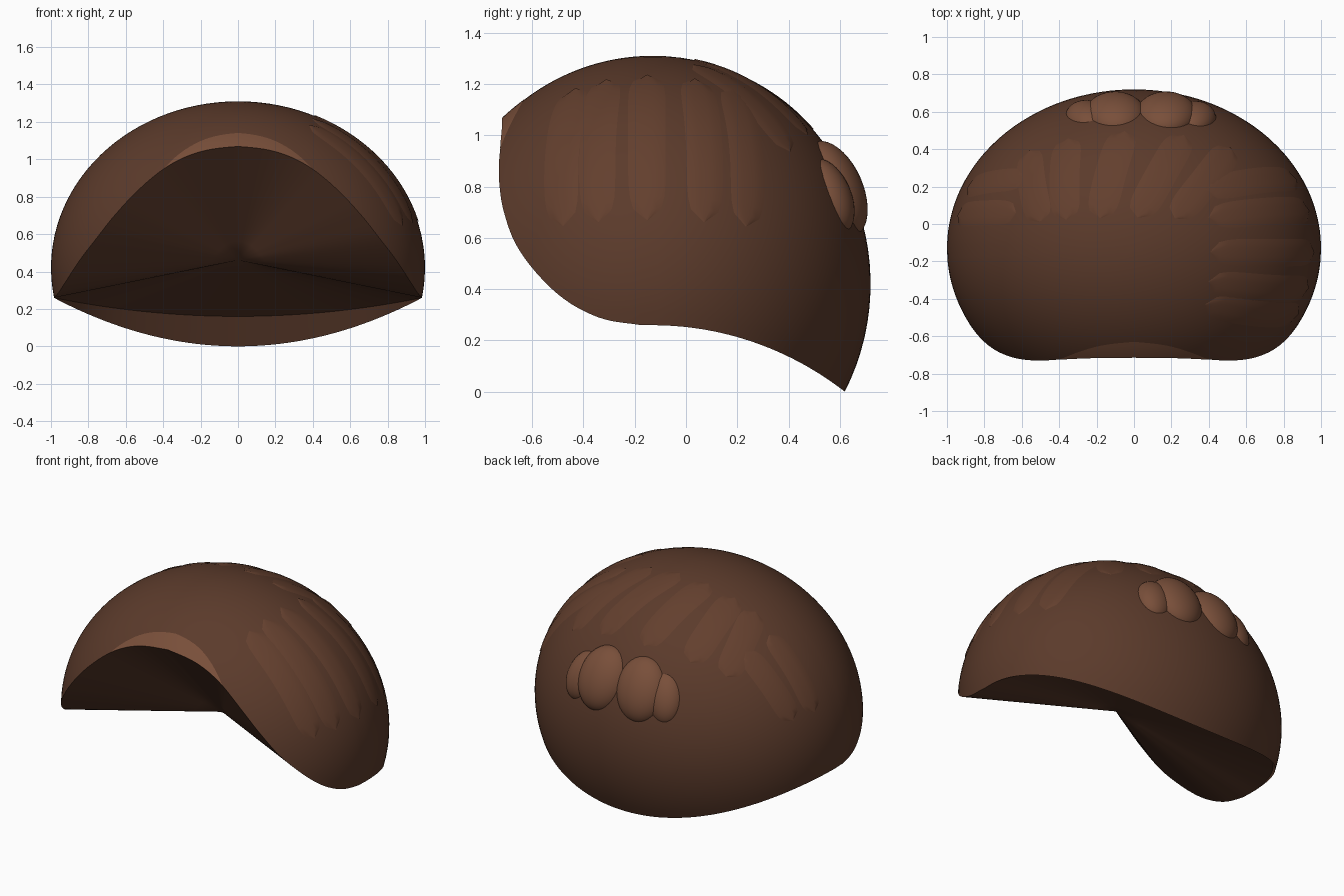
import bpy, bmesh, math
from mathutils import Vector

if "Cube" in bpy.data.objects:
    bpy.data.objects.remove(bpy.data.objects["Cube"])

CEN, RAD = Vector((0, -0.13, 0.42)), Vector((1.0, 0.85, 0.89))


def material(name, col):
    m = bpy.data.materials.new(name)
    m.diffuse_color = (*col, 1)
    m.use_nodes = True
    m.node_tree.nodes["Principled BSDF"].inputs["Base Color"].default_value = m.diffuse_color
    return m


DARK = material("hair_dark", (0.105, 0.043, 0.024))
LOCK = material("hair_lock", (0.125, 0.05, 0.027))
LIGHT = material("hair_light", (0.19, 0.078, 0.042))


def to_unit(p):
    d = Vector(p) - CEN
    return Vector((d.x / RAD.x, d.y / RAD.y, d.z / RAD.z)).normalized()


def from_unit(u, lift=0.0):
    return CEN + Vector((u.x * RAD.x, u.y * RAD.y, u.z * RAD.z)) * (1 + lift)


def spline(pts, n):
    """Catmull-Rom samples through the points."""
    pts = [Vector(p) for p in pts]
    ext = [2 * pts[0] - pts[1]] + pts + [2 * pts[-1] - pts[-2]]
    out = []
    for i in range(len(pts) - 1):
        a, b, c, d = ext[i:i + 4]
        for k in range(n):
            t = k / n
            out.append(0.5 * (2 * b + (c - a) * t + (2 * a - 5 * b + 4 * c - d) * t * t
                              + (3 * b - a - 3 * c + d) * t ** 3))
    return out + [pts[-1]]


def smooth(ob, angle=35):
    bpy.ops.object.select_all(action='DESELECT')
    ob.select_set(True)
    bpy.context.view_layer.objects.active = ob
    bpy.ops.object.shade_smooth_by_angle(angle=math.radians(angle))


def grid_object(name, rows, mat, closed=False, angle=35):
    bm = bmesh.new()
    vs = [[bm.verts.new(p) for p in r] for r in rows]
    n = len(rows[0])
    for a, b in zip(vs, vs[1:]):
        for j in range(n if closed else n - 1):
            k = (j + 1) % n
            bm.faces.new((a[j], a[k], b[k], b[j]))
    bmesh.ops.remove_doubles(bm, verts=bm.verts, dist=1e-4)
    bmesh.ops.recalc_face_normals(bm, faces=bm.faces)
    me = bpy.data.meshes.new(name)
    bm.to_mesh(me)
    bm.free()
    me.materials.append(mat)
    ob = bpy.data.objects.new(name, me)
    bpy.context.collection.objects.link(ob)
    smooth(ob, angle)


# Hairline on the skull ellipsoid: front arch, then nape curve
arch = [(0, -.70, 1.055), (.2, -.71, 1.035), (.37, -.725, .97), (.54, -.73, .83), (.66, -.71, .70),
        (.78, -.65, .55), (.9, -.5, .38), (.955, -.34, .29), (.984, -.18, .26)]
front = [from_unit(to_unit(p)) for p in spline(arch, 6)]
nape = []
for i in range(1, 41):
    x = .984 * math.cos(i / 40 * math.pi / 2)
    z = .268 * x * x
    s = 1 - x * x - ((z - CEN.z) / RAD.z) ** 2
    nape.append(Vector((x, CEN.y + RAD.y * math.sqrt(max(0, s)), z)))

# Underside runs from the hairline to one point in the middle
APEX = Vector((0, -.16, .46))
half = front + nape
lip = list(front)
for p in nape:
    w = 1 - (p.x / .984) ** 2
    lip.append(p + Vector((0, -.07 * w, .16 * w)))


def mirror_loop(h):
    return h + [Vector((-p.x, p.y, p.z)) for p in h[-2:0:-1]]


rim, lip = mirror_loop(half), mirror_loop(lip)

# Hair cap: arcs from crown to hairline, then the hollow underside
pole = Vector((0, 0, 1))
units = [to_unit(p) for p in rim]
rows = [[from_unit(pole.slerp(u, max(k / 32, 1e-6))) for u in units] for k in range(33)]
rows.append(lip)
rows += [[a.lerp(APEX, k / 6) for a in lip] for k in range(1, 7)]
grid_object("hair_cap", rows, DARK, closed=True)

# Light fringe over the forehead
edge = [f for f in front if f.x <= .4]
edge = [Vector((-p.x, p.y, p.z)) for p in edge[:0:-1]] + edge
fr = []
for k in range(7):
    row = []
    for p in edge:
        w = max(0, 1 - (p.x / edge[-1].x) ** 2)
        q = Vector((p.x, p.y + .08 * w * k / 6, p.z + .075 * w * k / 6))
        row.append(from_unit(to_unit(q), .003 * math.sqrt(w) * (1 - k / 6) + .001))
    fr.append(row)
grid_object("forehead_fringe", fr, LIGHT)


# Thin combed locks lying on the cap
def lock(name, a, b, width):
    ua, ub = to_unit(a), to_unit(b)
    side = ua.cross(ub).normalized()
    rows = []
    for k in range(17):
        t = k / 16
        w = width * (math.sqrt(max(0, 1 - (2 * t - 1) ** 6)) + .02)
        c = ua.slerp(ub, t)
        rows.append([from_unit((c + side * w * s / 3).normalized(), .005 - .004 * (abs(s) / 3) ** 4)
                     for s in range(-3, 4)])
    grid_object(name, rows, LOCK)


for i, y in enumerate((-.50, -.34, -.15, .07, .26)):
    lock(f"side_lock_{i}", (.38, y * .8 - .03, 1.18), (.93, y, .66), .085)
for i, x in enumerate((-.5, -.3, -.08, .14, .36)):
    lock(f"back_lock_{i}", (x * .85 - .1, .02, 1.22), (x * 1.3 + .06, .42, .95), .085)
for i, y in enumerate((.05, .25)):
    lock(f"left_lock_{i}", (-.6, y, 1.05), (-.92, y * .8, .66), .08)

# Bun of overlapping rounded lobes on the back of the head
for i, (x, y, z, r) in enumerate([(-.10, .58, .79, (.165, .11, .20)), (.17, .58, .79, (.165, .11, .20)),
                                  (-.25, .56, .77, (.115, .09, .16)), (.32, .555, .76, (.115, .09, .16))]):
    bpy.ops.mesh.primitive_uv_sphere_add(segments=32, ring_count=20, location=(x, y, z))
    ob = bpy.context.object
    ob.name = f"bun_lobe_{i}"
    ob.scale = r
    ob.rotation_euler = (math.radians(24), (x - .03) * -.8, -(x - .03) * .6)
    ob.data.materials.append(LIGHT)
    smooth(ob, 60)
